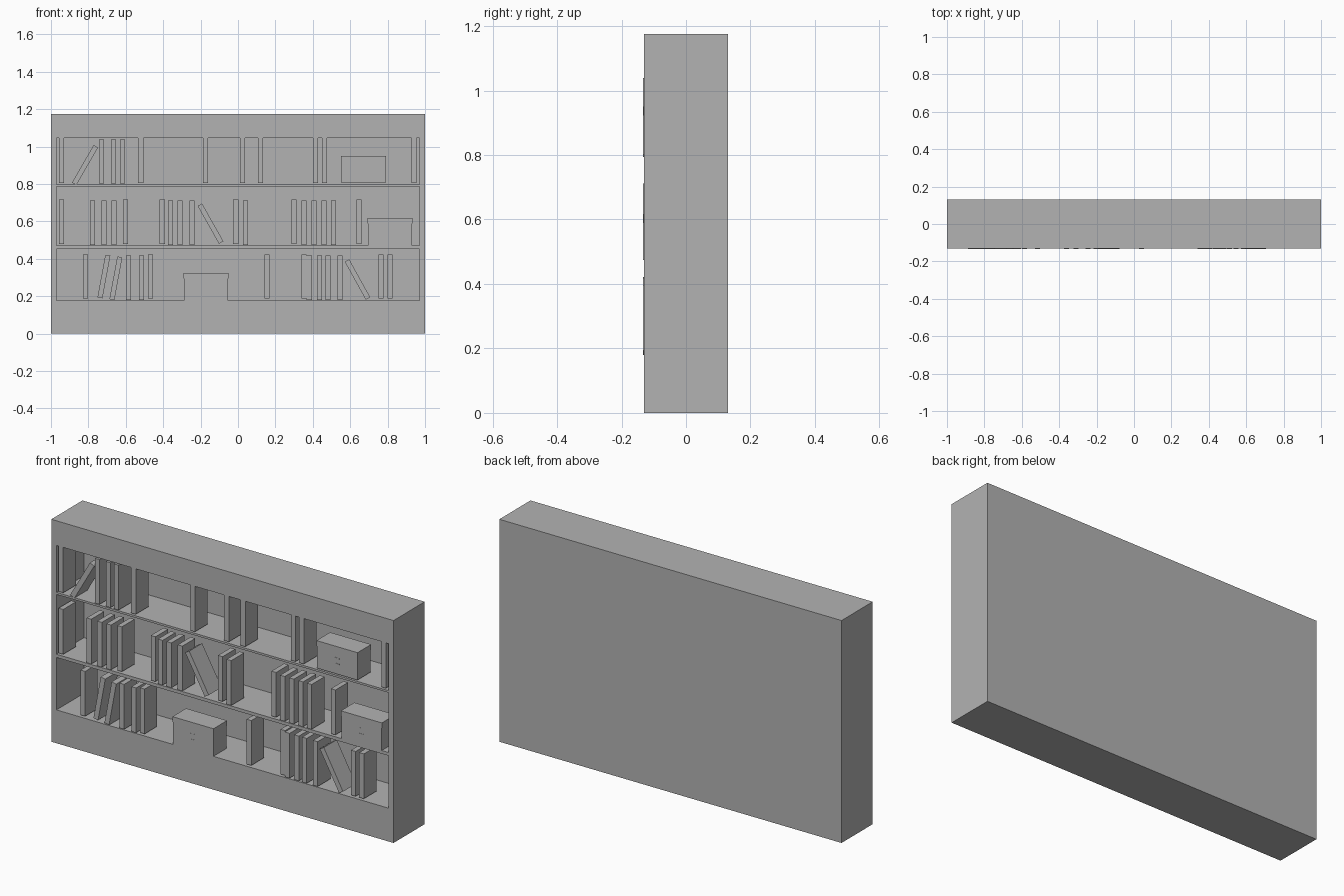
import bpy, math
from mathutils import Matrix, Vector

cube = bpy.data.objects.get("Cube")
if cube:
    bpy.data.objects.remove(cube, do_unlink=True)

grey = bpy.data.materials.new("plain_grey")
grey.use_nodes = True
grey.diffuse_color = (0.45, 0.45, 0.45, 1)
grey.node_tree.nodes["Principled BSDF"].inputs["Base Color"].default_value = (0.45, 0.45, 0.45, 1)

FRONT = -0.13


def block(name, x0, x1, y0, y1, z0, z1, tilt=0):
    """Box between two corners, tilted sideways about its own centre."""
    bpy.ops.mesh.primitive_cube_add(size=1)
    ob = bpy.context.object
    ob.name = name
    size = Vector((x1 - x0, y1 - y0, z1 - z0))
    centre = Vector((x0 + x1, y0 + y1, z0 + z1)) / 2
    ob.data.transform(Matrix.Translation(centre)
                      @ Matrix.Rotation(math.radians(tilt), 4, 'Y')
                      @ Matrix.Diagonal(size.to_4d()))
    ob.data.materials.append(grey)
    return ob


# Cabinet: one solid with three open compartments
LOW, MID, TOP = (0.176, 0.453), (0.47, 0.786), (0.797, 1.045)
cabinet = block("cabinet", -1, 1, FRONT, 0.13, 0, 1.175)
for z0, z1 in (LOW, MID, TOP):
    cutter = block("compartment_cutter", -0.97, 0.97, FRONT - 0.1, 0.1, z0, z1)
    cutter.hide_render = True
    mod = cabinet.modifiers.new("compartment", 'BOOLEAN')
    mod.operation = 'DIFFERENCE'
    mod.solver = 'EXACT'
    mod.object = cutter
    bpy.context.view_layer.objects.active = cabinet
    bpy.ops.object.modifier_apply(modifier=mod.name)
    bpy.data.objects.remove(cutter, do_unlink=True)

# Books: centre x, grouped by shelf
WIDTH, HEIGHT, DEPTH = 0.027, 0.237, 0.105


def book(name, x, z, height=HEIGHT, tilt=0, out=0.0):
    block(name, x - WIDTH / 2, x + WIDTH / 2, FRONT - out, FRONT + DEPTH,
          z, z + height, tilt)


def row(name, z, xs, height=HEIGHT, out=0.0):
    for x in xs:
        book(name, x, z, height, 0, out)


row("top_shelf_tall_book", 0.805, (-0.944, -0.52, -0.174, 0.024, 0.12, 0.414, 0.462, 0.942), 0.24)
row("top_shelf_book", 0.802, (-0.73, -0.666, -0.618), out=0.003)
row("middle_shelf_book", 0.48, (-0.944, -0.601, -0.405, -0.012, 0.3, 0.647))
row("middle_shelf_low_book", 0.474, (-0.778, -0.716, -0.663, -0.361, -0.31, -0.246,
                                     0.04, 0.353, 0.406, 0.46, 0.51), out=0.003)
row("bottom_shelf_book", 0.187, (-0.816, -0.468, 0.155, 0.353, 0.765, 0.813))
row("bottom_shelf_low_book", 0.181, (-0.586, -0.516, 0.381, 0.435, 0.481, 0.545), out=0.003)

# Leaning books
for x, z, tilt in ((-0.818, 0.785, 30), (-0.147, 0.472, -29.5), (0.639, 0.173, -29),
                   (-0.717, 0.189, 10.5), (-0.653, 0.18, 10.5)):
    book("leaning_book", x, z, 0.232, tilt, 0.003)

# Storage boxes: body, wider lid and two small front marks
for x, z in ((0.671, 0.804), (0.813, 0.47), (-0.171, 0.176)):
    top = z + (0.147 if z != 0.804 else 0.146)
    block("storage_box", x - 0.118, x + 0.118, FRONT, FRONT + 0.11, z, top - 0.028)
    block("storage_box_lid", x - 0.12, x + 0.12, FRONT - 0.002, FRONT + 0.112, top - 0.028, top)
    for drop in (0.06, 0.09):
        block("box_mark", x - 0.014, x + 0.012, FRONT - 0.001, FRONT, top - drop - 0.005, top - drop)
